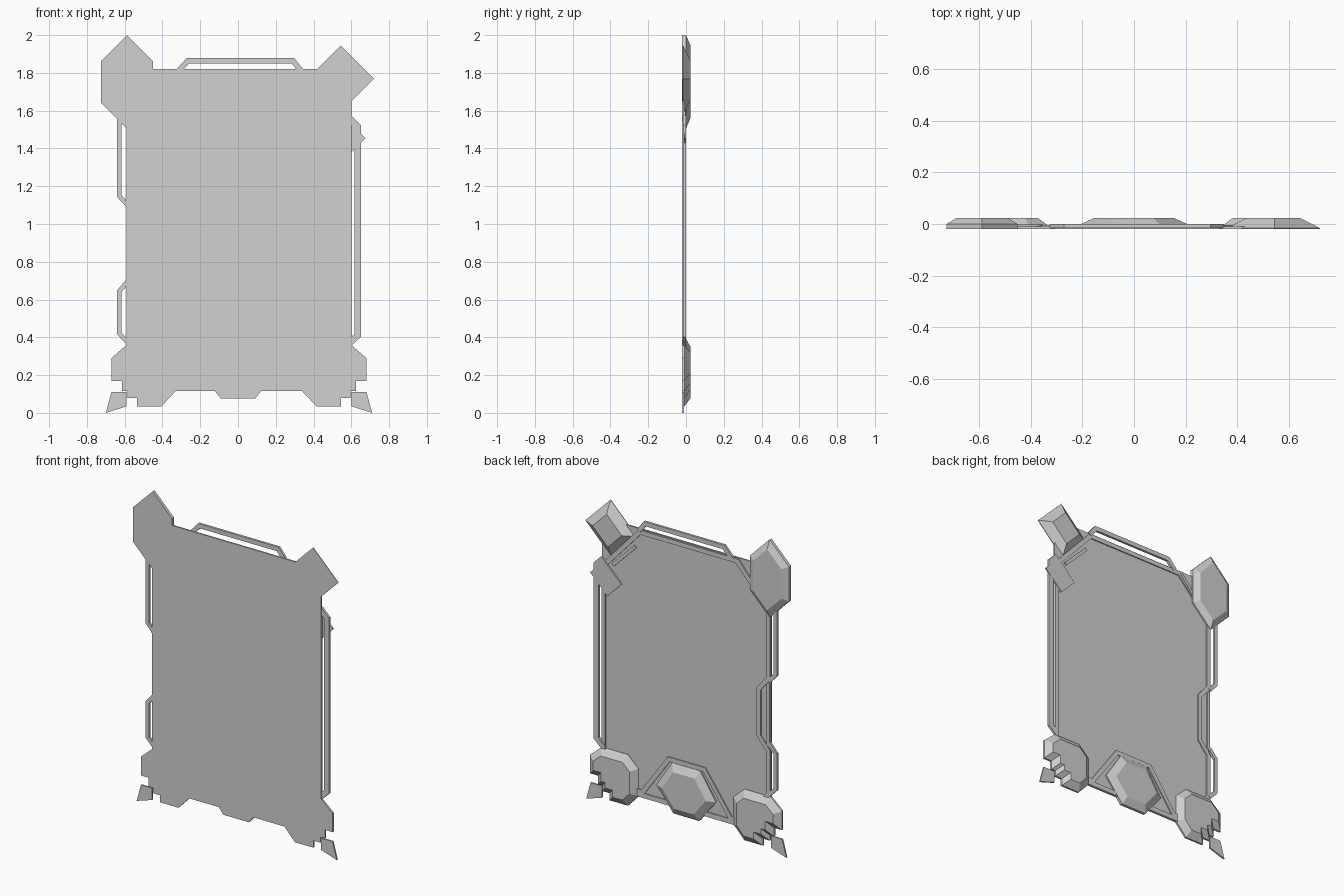
import bpy, bmesh
from mathutils import Vector

if "Cube" in bpy.data.objects:
    bpy.data.objects.remove(bpy.data.objects["Cube"])

grey = bpy.data.materials.new("plain grey")
grey.diffuse_color = (0.64, 0.64, 0.64, 1)
grey.use_nodes = True
grey.node_tree.nodes["Principled BSDF"].inputs["Base Color"].default_value = grey.diffuse_color


def finish(name, bm):
    bmesh.ops.recalc_face_normals(bm, faces=bm.faces)
    me = bpy.data.meshes.new(name)
    bm.to_mesh(me)
    bm.free()
    me.materials.append(grey)
    ob = bpy.data.objects.new(name, me)
    bpy.context.collection.objects.link(ob)
    return ob


def offset(pts, d, closed=True):
    """Mitred offset of an outline in the x-z plane, to the left of travel."""
    p = [Vector(q) for q in pts]
    n = len(p)
    out = []
    for i in range(n):
        a = p[i] - p[i - 1] if closed or i > 0 else p[1] - p[0]
        b = p[(i + 1) % n] - p[i] if closed or i < n - 1 else a
        a, b = a.normalized(), b.normalized()
        na, nb = Vector((-a.y, a.x)), Vector((-b.y, b.x))
        out.append(p[i] + (na + nb) * (d / (1 + na.dot(nb))))
    return out


def loft(name, pts, levels):
    """Stack of inset copies of an outline; levels are (y, inset)."""
    area = sum(pts[i - 1][0] * q[1] - q[0] * pts[i - 1][1] for i, q in enumerate(pts))
    if area < 0:
        pts = pts[::-1]
    bm = bmesh.new()
    rings = [[bm.verts.new((q.x, y, q.y)) for q in offset(pts, d)] for y, d in levels]
    bm.faces.new(rings[0])
    bm.faces.new(rings[-1])
    n = len(pts)
    for r, s in zip(rings, rings[1:]):
        for i in range(n):
            bm.faces.new((r[i - 1], r[i], s[i], s[i - 1]))
    return finish(name, bm)


def ribbon(name, pts, w, y0, y1, closed=False):
    """Flat bar of width w along a path."""
    a, b = offset(pts, w / 2, closed), offset(pts, -w / 2, closed)
    bm = bmesh.new()
    secs = [[bm.verts.new((q.x, y, q.y)) for q, y in ((s, y0), (s, y1), (t, y1), (t, y0))]
            for s, t in zip(a, b)]
    n = len(secs)
    for i in range(n if closed else n - 1):
        s, t = secs[i], secs[(i + 1) % n]
        for k in range(4):
            bm.faces.new((s[k - 1], s[k], t[k], t[k - 1]))
    if not closed:
        bm.faces.new(secs[0])
        bm.faces.new(secs[-1])
    return finish(name, bm)


def mirror(pts):
    return [(0.01 - x, z) for x, z in pts]


# main flat panel
loft("panel", [(-.59, .115), (.60, .115), (.60, 1.82), (-.59, 1.82)],
     [(-.02, 0), (-.01, 0)])

# raised trim on the back, following the edge and arching over the centre boss
ribbon("back_trim", [(.585, .34), (.585, 1.52), (.33, 1.80), (-.35, 1.80),
                     (-.575, 1.56), (-.575, 1.11), (-.51, 1.03), (-.51, .73),
                     (-.575, .65), (-.575, .37), (-.38, .15), (-.31, .15),
                     (-.125, .41), (.125, .41), (.31, .15), (.40, .15)],
       .028, -.011, -.003, True)
ribbon("back_slot_bar", [(-.575, 1.08), (-.575, .68)], .022, -.011, -.003)
ribbon("bottom_trim", [(-.40, .13), (.40, .13)], .03, -.012, -.003)
ribbon("top_left_brace", [(-.36, 1.81), (-.58, 1.54)], .02, -.011, -.001)
ribbon("top_right_brace", [(.36, 1.70), (.52, 1.54)], .02, -.011, -.003)

# open handle rails outside the panel
ribbon("top_rail", [(-.315, 1.81), (-.265, 1.865), (.29, 1.865), (.335, 1.81)],
       .028, -.015, 0)
ribbon("left_upper_rail", [(-.628, 1.62), (-.628, 1.148), (-.58, 1.095)],
       .024, -.015, 0)
ribbon("left_lower_rail", [(-.58, .70), (-.628, .645), (-.628, .42), (-.58, .37)],
       .024, -.015, 0)
ribbon("right_rail", [(.585, 1.565), (.633, 1.517), (.633, .41), (.585, .365)],
       .034, -.015, 0)

# top corner bosses
cx, cz = -.588, 1.7525
loft("top_left_boss", [(cx, cz - .2475), (cx + .1375, cz - .11), (cx + .1375, cz + .11),
                       (cx, cz + .2475), (cx - .1375, cz + .11), (cx - .1375, cz - .11)],
     [(-.02, 0), (0, 0), (.023, .038)])
loft("top_right_boss", [(.543, 1.945), (.72, 1.768), (.535, 1.583), (.358, 1.76)],
     [(-.02, 0), (-.016, 0), (.023, .055)])

# small tilted plate under the top right boss
loft("tilted_plate", [(.675, 1.455), (.575, 1.555), (.455, 1.435), (.555, 1.335)],
     [(-.008, 0), (.001, 0)])

# centre bottom boss
loft("centre_boss", [(.09, .075), (.21, .225), (.10, .395), (-.10, .395),
                     (-.21, .225), (-.09, .075)],
     [(-.02, 0), (-.002, 0), (.023, .045)])

# stepped bottom corner bosses and their loose chips
boss = [(-.59, .36), (-.67, .29), (-.67, .17), (-.615, .17), (-.615, .115),
        (-.585, .115), (-.585, .08), (-.535, .08), (-.535, .035), (-.405, .035),
        (-.33, .115), (-.33, .29), (-.405, .36)]
chip = [(-.67, .11), (-.59, .11), (-.59, .035), (-.70, 0)]
for side, f in (("left", list), ("right", mirror)):
    loft(side + "_bottom_boss", f(boss), [(-.02, 0), (-.008, 0), (.023, .042)])
    loft(side + "_chip", f(chip), [(-.02, 0), (-.01, 0)])
